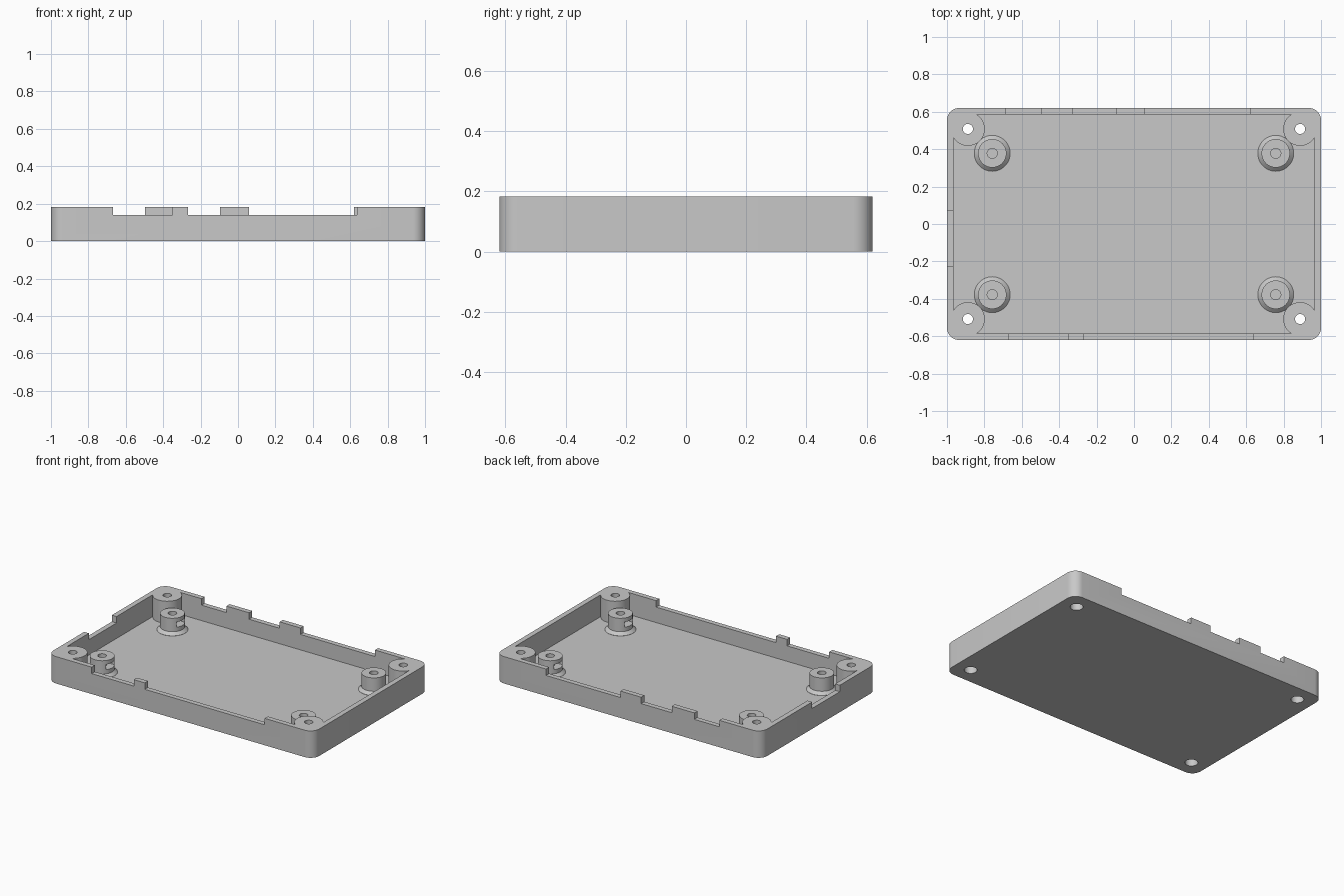
import bpy, bmesh
from mathutils import Matrix, Vector

if "Cube" in bpy.data.objects:
    bpy.data.objects.remove(bpy.data.objects["Cube"], do_unlink=True)

HALF_X, HALF_Y, HEIGHT = 1.0, 0.62, 0.183
IN_X, IN_Y, FLOOR = 0.965, 0.586, 0.034
NOTCH_Z = 0.139
CORNERS = [(sx, sy) for sx in (-1, 1) for sy in (-1, 1)]

grey = bpy.data.materials.new("plastic_grey")
grey.use_nodes = True
colour = (0.58, 0.58, 0.58, 1)
grey.diffuse_color = colour
grey.node_tree.nodes["Principled BSDF"].inputs["Base Color"].default_value = colour


def make(name, bm):
    bmesh.ops.recalc_face_normals(bm, faces=bm.faces)
    mesh = bpy.data.meshes.new(name)
    bm.to_mesh(mesh)
    bm.free()
    mesh.materials.append(grey)
    obj = bpy.data.objects.new(name, mesh)
    bpy.context.scene.collection.objects.link(obj)
    return obj


def box(name, low, high, radius=0):
    """Box between two corners, with optional rounded upright edges."""
    bm = bmesh.new()
    low, high = Vector(low), Vector(high)
    size = Matrix.Diagonal((*(high - low), 1))
    bmesh.ops.create_cube(bm, size=1, matrix=Matrix.Translation((low + high) / 2) @ size)
    if radius:
        upright = [e for e in bm.edges if abs(e.verts[0].co.z - e.verts[1].co.z) > 0.01]
        bmesh.ops.bevel(bm, geom=upright, offset=radius, segments=10,
                        profile=0.5, affect='EDGES')
    return make(name, bm)


def turned(name, x, y, profile, sides=48):
    """Closed solid turned around a vertical axis from (radius, z) pairs."""
    bm = bmesh.new()
    verts = [bm.verts.new((x + r, y, z)) for r, z in profile]
    edges = [bm.edges.new(pair) for pair in zip(verts, verts[1:])]
    bmesh.ops.spin(bm, geom=verts + edges, cent=(x, y, 0), axis=(0, 0, 1),
                   angle=6.2831853, steps=sides, use_duplicate=False)
    bmesh.ops.remove_doubles(bm, verts=bm.verts, dist=0.0001)
    rims = [e for e in bm.edges if e.is_boundary]
    bmesh.ops.holes_fill(bm, edges=rims, sides=0)
    return make(name, bm)


def cut(target, cutter):
    cutter.hide_render = True
    mod = target.modifiers.new("cut", 'BOOLEAN')
    mod.operation, mod.solver, mod.object = 'DIFFERENCE', 'EXACT', cutter
    bpy.context.view_layer.objects.active = target
    bpy.ops.object.modifier_apply(modifier=mod.name)
    bpy.data.objects.remove(cutter, do_unlink=True)


def smooth(obj):
    bpy.ops.object.select_all(action='DESELECT')
    obj.select_set(True)
    bpy.context.view_layer.objects.active = obj
    bpy.ops.object.shade_smooth_by_angle(angle=0.5)


# Tray: outer block and a cavity that leaves a round post in each corner
tray = box("tray", (-HALF_X, -HALF_Y, 0), (HALF_X, HALF_Y, HEIGHT), 0.065)
cavity = box("cavity", (-IN_X, -IN_Y, FLOOR), (IN_X, IN_Y, 0.3))
for sx, sy in CORNERS:
    px, py = sx * 0.888, sy * 0.508
    cut(cavity, turned("post", px, py, [(0.09, 0), (0.09, 0.4)]))
    xs, ys = sorted((px, sx * 1.1)), sorted((py, sy * 0.7))
    cut(cavity, box("corner", (xs[0], ys[0], 0), (xs[1], ys[1], 0.4)))
cut(tray, cavity)

# Notches in the wall tops
for x0, x1 in [(-0.667, -0.35), (-0.267, 0.635)]:
    cut(tray, box("notch", (x0, -0.7, NOTCH_Z), (x1, -0.55, 0.3)))
for x0, x1 in [(-0.685, -0.497), (-0.327, -0.097), (0.06, 0.62)]:
    cut(tray, box("notch", (x0, 0.55, NOTCH_Z), (x1, 0.7, 0.3)))
cut(tray, box("notch", (-1.1, -0.225, NOTCH_Z), (-0.93, 0.073, 0.3)))

# Screw holes through the corner posts, wider at the bottom
for sx, sy in CORNERS:
    hole = [(0.04, -0.1), (0.04, 0.09), (0.027, 0.09), (0.027, 0.3)]
    cut(tray, turned("hole", sx * 0.888, sy * 0.508, hole, 32))
smooth(tray)

# Flared standoffs with a blind hole and an inward-facing nut slot
for sx, sy in CORNERS:
    x, y = sx * 0.758, sy * 0.378
    name = ("back" if sy > 0 else "front") + ("_left" if sx > 0 else "_right") + "_standoff"
    standoff = turned(name, x, y, [(0.096, FLOOR - 0.01), (0.096, FLOOR + 0.001),
                                   (0.076, FLOOR + 0.02), (0.076, 0.145)])
    cut(standoff, turned("hole", x, y, [(0.027, FLOOR + 0.01), (0.027, 0.3)], 24))
    xs = sorted((x + sx * 0.045, x - sx * 0.12))
    cut(standoff, box("slot", (xs[0], y - 0.045, 0.082), (xs[1], y + 0.045, 0.118)))
    smooth(standoff)
